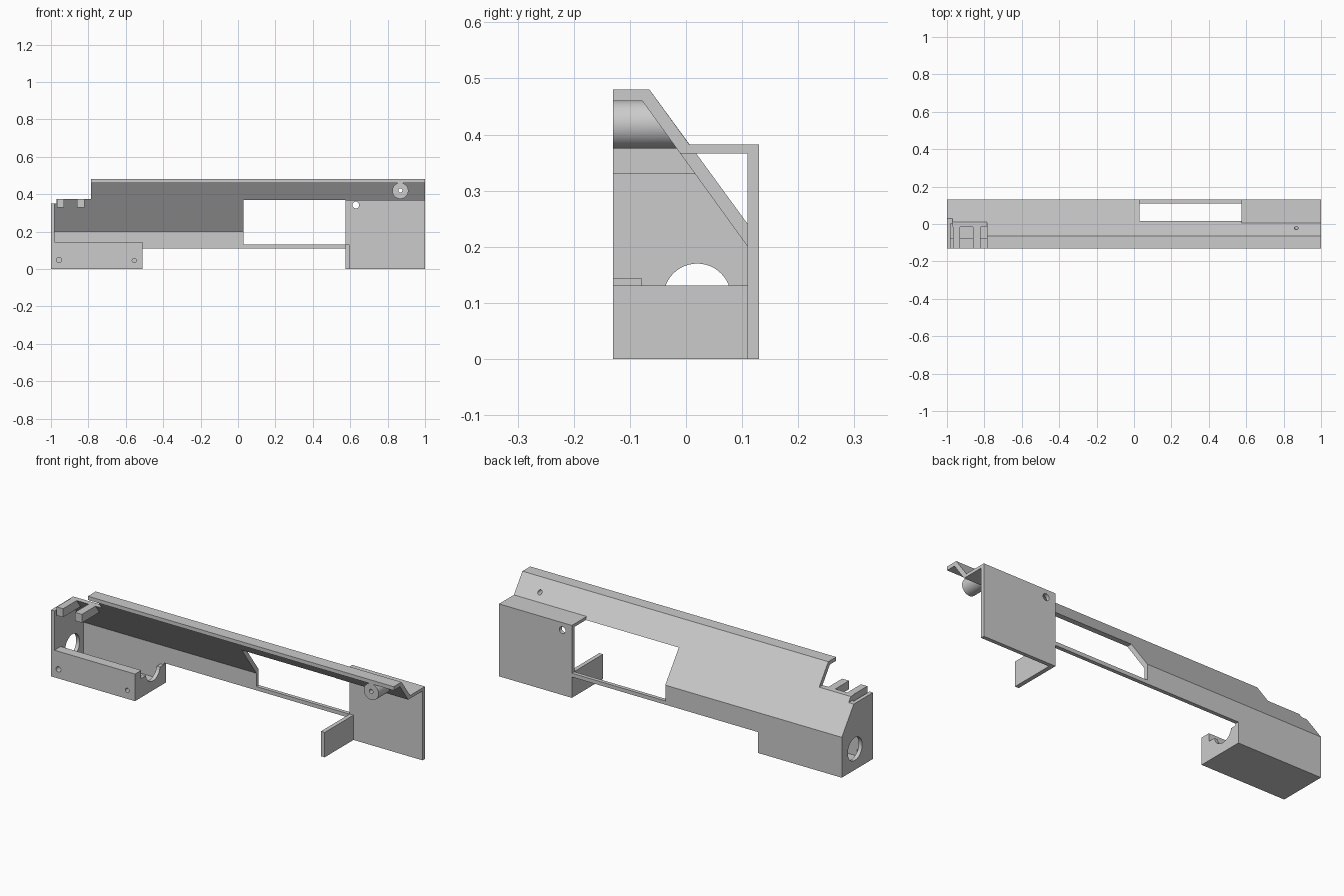
import bpy, bmesh, math
from mathutils import Matrix

if "Cube" in bpy.data.objects:
    bpy.data.objects.remove(bpy.data.objects["Cube"])


def finish(name, bm):
    bmesh.ops.recalc_face_normals(bm, faces=bm.faces)
    me = bpy.data.meshes.new(name)
    bm.to_mesh(me)
    bm.free()
    ob = bpy.data.objects.new(name, me)
    bpy.context.collection.objects.link(ob)
    return ob


def prism(name, x0, x1, profile):
    """Extrude a (y, z) profile along x."""
    bm = bmesh.new()
    face = bm.faces.new([bm.verts.new((x0, y, z)) for y, z in profile])
    ext = bmesh.ops.extrude_face_region(bm, geom=[face])
    for v in ext["geom"]:
        if isinstance(v, bmesh.types.BMVert):
            v.co.x = x1
    return finish(name, bm)


def box(name, x0, x1, y0, y1, z0, z1):
    return prism(name, x0, x1, [(y0, z0), (y1, z0), (y1, z1), (y0, z1)])


def cylinder(name, axis, r, center, depth):
    bm = bmesh.new()
    rot = Matrix.Rotation(math.pi / 2, 4, "X" if axis == "y" else "Y")
    bmesh.ops.create_cone(bm, cap_ends=True, segments=48, radius1=r, radius2=r,
                          depth=depth, matrix=Matrix.Translation(center) @ rot)
    return finish(name, bm)


def boolean(ob, other, op="DIFFERENCE"):
    mod = ob.modifiers.new("bool", "BOOLEAN")
    mod.operation, mod.solver, mod.object = op, "EXACT", other
    bpy.context.view_layer.objects.active = ob
    bpy.ops.object.modifier_apply(modifier=mod.name)
    bpy.data.objects.remove(other)


def inner_y(z):
    """Inside surface of the sloped wall."""
    return 0.11 - (z - 0.20) * 0.188 / 0.26


# Long shell: top lip, sloped wall and back wall
shell = prism("shell", -1, 0.575, [
    (-0.13, 0.48), (-0.065, 0.48), (0.13, 0.213), (0.13, 0), (0.11, 0),
    (0.11, 0.20), (-0.078, 0.46), (-0.13, 0.46)])
for cut in [(-1.1, -0.785, -0.5, 0.5, 0.375, 0.6),    # step at the left end
            (-1.1, -0.97, -0.5, 0.5, 0.35, 0.6),
            (-0.51, 0.7, -0.5, 0.5, -0.1, 0.11),      # raised lower edge
            (0.03, 0.7, -0.5, 0.5, 0.13, 0.368)]:     # long window
    boolean(shell, box("cutter", *cut))

# Right section: same lip, with a shelf and a tall back panel
panel = prism("right_panel", 0.575, 1, [
    (-0.13, 0.48), (-0.065, 0.48), (0.006, 0.382), (0.13, 0.382), (0.13, 0),
    (0.11, 0), (0.11, 0.366), (inner_y(0.366), 0.366), (-0.078, 0.46), (-0.13, 0.46)])
boolean(panel, cylinder("cutter", "y", 0.018, (0.63, 0.12, 0.342), 0.1))
boolean(panel, cylinder("cutter", "y", 0.011, (0.868, 0, 0.42), 0.4))

# Cross plate below the window's right end
box("cross_plate", 0.575, 0.597, -0.13, 0.11, 0, 0.131)

# Screw boss under the sloped wall
bm = bmesh.new()
bmesh.ops.create_cone(bm, cap_ends=True, segments=48, radius1=0.043, radius2=0.043, depth=0.2,
                      matrix=Matrix.Translation((0.868, -0.03, 0.418)) @ Matrix.Rotation(math.pi / 2, 4, "X"))
for v in bm.verts:
    v.co.y = inner_y(v.co.z) if v.co.y > 0 else -0.13
boss = finish("screw_boss", bm)
boolean(boss, cylinder("cutter", "y", 0.011, (0.868, 0, 0.42), 0.4))

# Left end plate with round opening
end = prism("end_plate", -1, -0.98, [
    (-0.13, 0), (0.11, 0), (0.11, 0.20), (inner_y(0.35), 0.35), (-0.13, 0.35)])
boolean(end, cylinder("cutter", "x", 0.06, (-0.99, 0.02, 0.11), 0.1))

# Left tray: floor, thick front wall with screw holes, cradle
box("tray_floor", -0.98, -0.51, -0.078, 0.11, 0, 0.02)
front = box("tray_front", -0.98, -0.51, -0.13, -0.078, 0, 0.143)
for x, z, r in [(-0.957, 0.048, 0.014), (-0.555, 0.045, 0.011)]:
    boolean(front, cylinder("cutter", "y", r, (x, -0.1, z), 0.2))
cradle = box("cradle", -0.53, -0.51, -0.078, 0.11, 0.02, 0.10)
boolean(cradle, cylinder("cutter", "x", 0.06, (-0.52, 0.02, 0.11), 0.1))

# Two tabs reaching forward from the sloped wall
for i, (x0, x1) in enumerate([(-0.967, -0.93), (-0.86, -0.82)]):
    prism(f"tab_{i + 1}", x0, x1, [
        (-0.13, 0.33), (inner_y(0.33), 0.33), (inner_y(0.375), 0.375), (-0.13, 0.375)])

# Smooth round surfaces, keep edges sharp
for ob in bpy.context.scene.objects:
    ob.select_set(True)
bpy.context.view_layer.objects.active = shell
bpy.ops.object.shade_smooth_by_angle(angle=math.radians(25))
